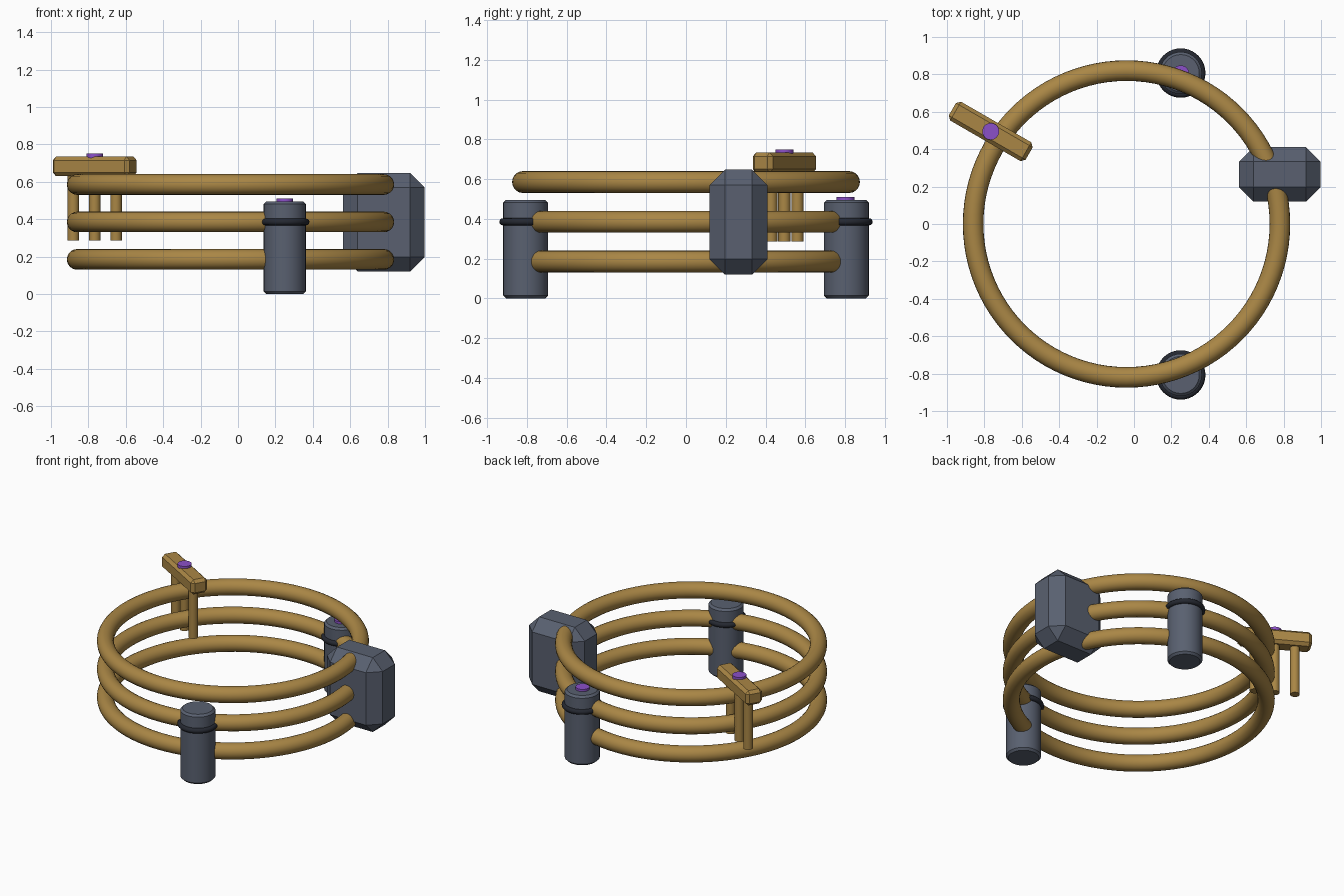
import bpy
from math import radians, cos, sin

if "Cube" in bpy.data.objects:
    bpy.data.objects.remove(bpy.data.objects["Cube"])


def material(name, rgb):
    m = bpy.data.materials.new(name)
    m.diffuse_color = (*rgb, 1)
    m.use_nodes = True
    m.node_tree.nodes["Principled BSDF"].inputs["Base Color"].default_value = m.diffuse_color
    return m


OCHRE = material("ochre", (0.40, 0.24, 0.06))
SLATE = material("slate", (0.10, 0.118, 0.162))
DARK = material("dark_rubber", (0.018, 0.021, 0.03))
PURPLE = material("purple", (0.26, 0.08, 0.58))


def finish(name, mat, bevel=0, segments=1, smooth=True):
    o = bpy.context.object
    o.name = name
    o.data.materials.append(mat)
    if bevel:
        b = o.modifiers.new("bevel", 'BEVEL')
        b.width, b.segments = bevel, segments
        b.limit_method, b.angle_limit = 'ANGLE', radians(40)
        bpy.ops.object.modifier_apply(modifier="bevel")
    if smooth:
        bpy.ops.object.shade_smooth_by_angle(angle=radians(35))
    return o


def cylinder(name, mat, x, y, z0, z1, r, bevel=0, sides=32):
    bpy.ops.mesh.primitive_cylinder_add(vertices=sides, radius=r, depth=z1 - z0,
                                        location=(x, y, (z0 + z1) / 2))
    return finish(name, mat, bevel)


def torus(name, mat, loc, major, minor, segs, sides):
    bpy.ops.mesh.primitive_torus_add(location=loc, major_radius=major, minor_radius=minor,
                                     major_segments=segs, minor_segments=sides)
    return finish(name, mat)


def box(name, mat, loc, size, angle=0, bevel=0):
    bpy.ops.mesh.primitive_cube_add(size=1, location=loc, rotation=(0, 0, angle))
    bpy.context.object.scale = size
    bpy.ops.object.transform_apply(location=False, rotation=False, scale=True)
    return finish(name, mat, bevel, smooth=False)


# Three stacked hoops
for i, z in enumerate((0.185, 0.385, 0.585)):
    torus(f"hoop_{i + 1}", OCHRE, (-0.04, 0, z), 0.82, 0.055, 96, 20)

# Chamfered housing on the right of the hoops
box("housing", SLATE, (0.78, 0.265, 0.383), (0.436, 0.292, 0.528), bevel=0.078)

# Front and back posts with collars
for side, y in (("front", -0.807), ("back", 0.807)):
    cylinder(f"{side}_post", SLATE, 0.25, y, 0, 0.495, 0.113, 0.014)
    torus(f"{side}_collar", DARK, (0.25, y, 0.385), 0.114, 0.018, 40, 12)
cylinder("back_post_button", PURPLE, 0.25, 0.803, 0.47, 0.511, 0.045)

# Slanted bar with three hanging pegs and a button
BX, BY, ANGLE = -0.766, 0.495, radians(-30)
box("bar", OCHRE, (BX, BY, 0.682), (0.474, 0.116, 0.105), ANGLE, 0.02)
for i in (-1, 0, 1):
    d = 0.132 * i
    cylinder(f"peg_{i + 2}", OCHRE, BX + d * cos(ANGLE), BY + d * sin(ANGLE),
             0.285, 0.66, 0.031, sides=20)
cylinder("bar_button", PURPLE, BX, BY, 0.70, 0.75, 0.045)
